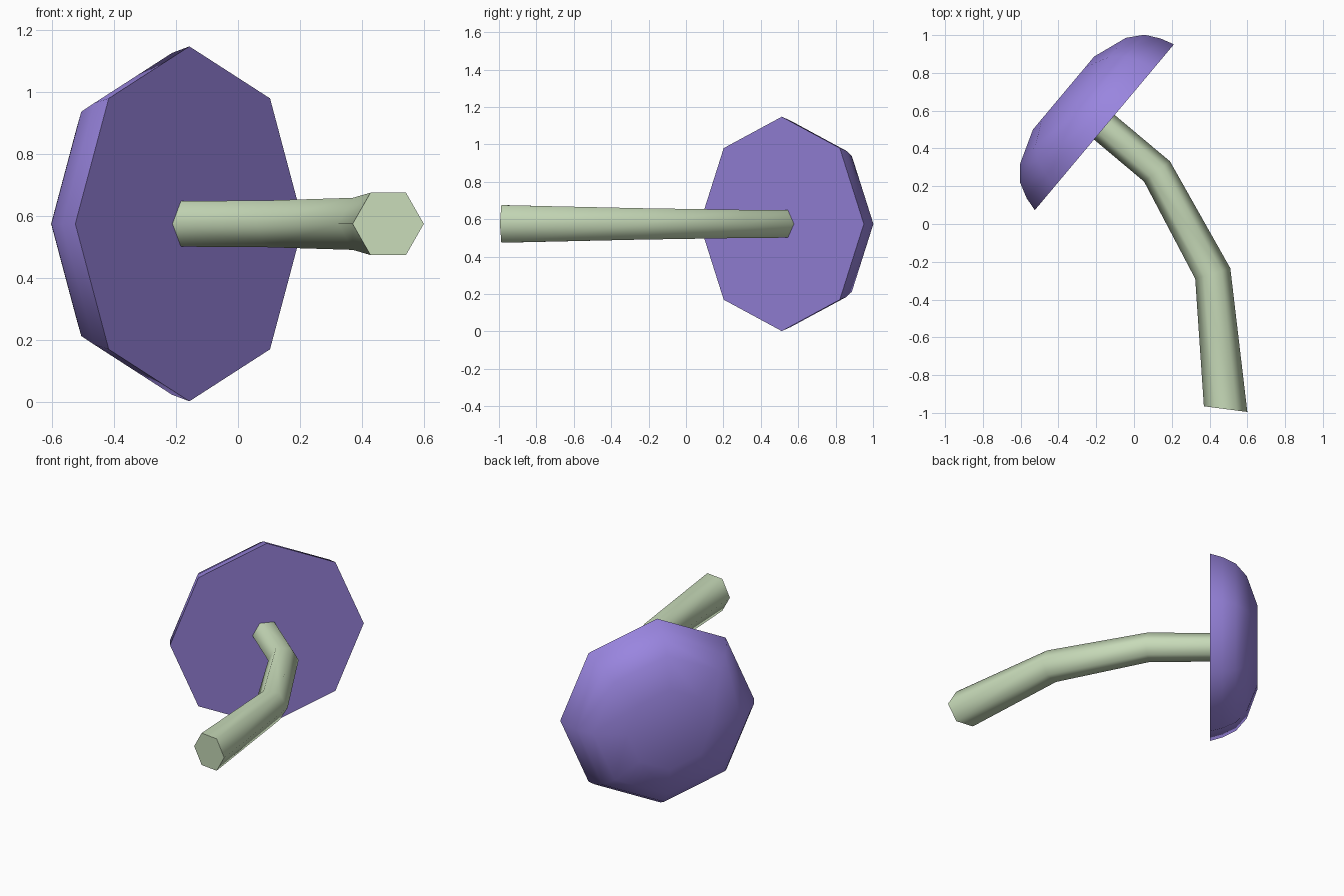
import bpy, bmesh, math
from mathutils import Vector

if "Cube" in bpy.data.objects:
    bpy.data.objects.remove(bpy.data.objects["Cube"])


def material(name, rgb):
    m = bpy.data.materials.new(name)
    m.diffuse_color = (*rgb, 1)
    m.use_nodes = True
    m.node_tree.nodes["Principled BSDF"].inputs["Base Color"].default_value = m.diffuse_color
    return m


def loft(name, rings, sides, mat):
    """Skin rings of (centre, horizontal angle in degrees, radius); close both ends."""
    bm = bmesh.new()
    loops = []
    for centre, deg, r in rings:
        a = math.radians(deg)
        across = Vector((math.cos(a), math.sin(a), 0))
        loops.append([bm.verts.new(Vector(centre)
                      + across * r * math.cos(2 * math.pi * i / sides)
                      + Vector((0, 0, r * math.sin(2 * math.pi * i / sides))))
                      for i in range(sides)])
    for p, q in zip(loops, loops[1:]):
        for i in range(sides):
            j = (i + 1) % sides
            bm.faces.new((p[i], p[j], q[j], q[i]))
    bm.faces.new(loops[0])
    bm.faces.new(loops[-1])
    bmesh.ops.recalc_face_normals(bm, faces=bm.faces)
    me = bpy.data.meshes.new(name)
    bm.to_mesh(me)
    bm.free()
    me.materials.append(mat)
    ob = bpy.data.objects.new(name, me)
    bpy.context.collection.objects.link(ob)
    bpy.ops.object.select_all(action='DESELECT')
    ob.select_set(True)
    bpy.context.view_layer.objects.active = ob
    bpy.ops.object.shade_smooth_by_angle(angle=math.radians(65))
    return ob


purple = material("cap purple", (0.32, 0.235, 0.74))
green = material("stem pale green", (0.57, 0.70, 0.48))

Z = 0.575
TILT = 50                       # direction of the cap's flat underside
base = Vector((-0.157, 0.512, Z))
axis = Vector((-math.sin(math.radians(TILT)), math.cos(math.radians(TILT)), 0))

# Cap: eight-sided dome, (radius, height above the flat underside)
profile = [(0.573, 0), (0.552, 0.073), (0.512, 0.152), (0.436, 0.217), (0.252, 0.282)]
loft("mushroom_cap", [(base + axis * h, TILT, r) for r, h in profile], 8, purple)

# Stem: bent six-sided tube, widening to its foot
loft("mushroom_stem", [
    ((0.485, -0.98, Z), -7.4, 0.116),
    ((0.417, -0.262, Z), 16.6, 0.097),
    ((0.122, 0.278, Z), 38, 0.087),
    (base + axis * 0.01, TILT, 0.085),
], 6, green)
